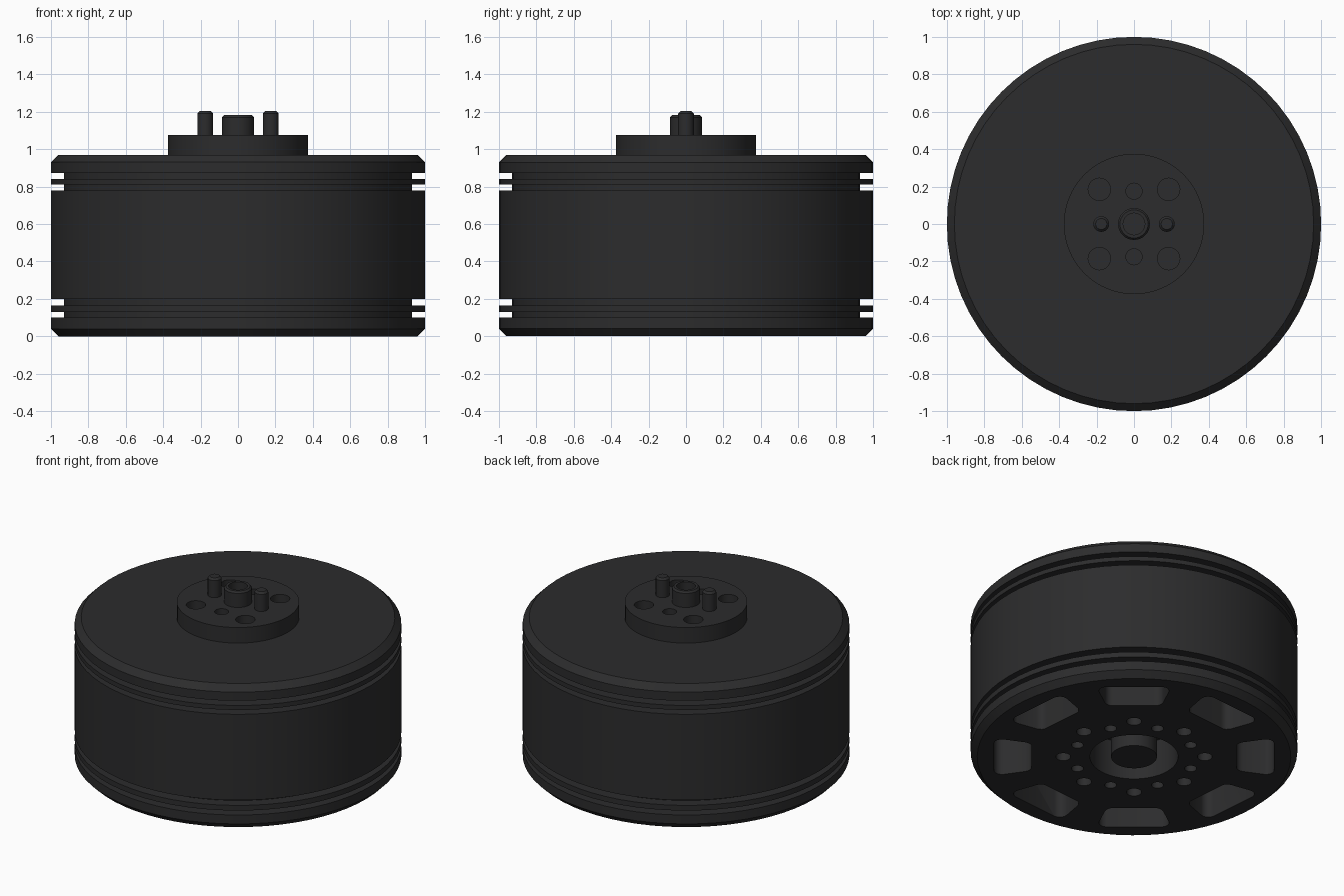
import bpy, bmesh
from math import cos, sin, pi, radians

if "Cube" in bpy.data.objects:
    bpy.data.objects.remove(bpy.data.objects["Cube"])

black = bpy.data.materials.new("black_metal")
black.diffuse_color = (0.025, 0.025, 0.026, 1)
black.use_nodes = True
black.node_tree.nodes["Principled BSDF"].inputs["Base Color"].default_value = black.diffuse_color


def add_lathe(bm, profile, segs, center=(0, 0), loop=False):
    """Turn (radius, z) points, listed bottom to top on the outside, about a vertical axis."""
    rings = [[bm.verts.new((center[0] + r * cos(2 * pi * i / segs),
                            center[1] + r * sin(2 * pi * i / segs), z))
              for i in range(segs)] for r, z in profile]
    pairs = list(zip(rings, rings[1:])) + ([(rings[-1], rings[0])] if loop else [])
    for a, b in pairs:
        for i in range(segs):
            j = (i + 1) % segs
            bm.faces.new((a[i], a[j], b[j], b[i]))
    if not loop:
        bm.faces.new(rings[0][::-1])
        bm.faces.new(rings[-1])


def add_hole(bm, radius, z0, z1, x, y, segs=24):
    add_lathe(bm, [(radius, z0), (radius, z1)], segs, (x, y))


def add_slot(bm, angle, r0, r1, half, z0, z1, corner=0.05):
    """Curved window with rounded corners, drawn in (arc length, radius) space."""
    mid = (r0 + r1) / 2
    w, h = half * mid - corner, (r1 - r0) / 2 - corner
    pts = []
    for k, (sx, sy) in enumerate([(1, 1), (-1, 1), (-1, -1), (1, -1)]):
        for n in range(5):
            t = (k + n / 4) * pi / 2
            pts.append((sx * w + corner * cos(t), mid + sy * h + corner * sin(t)))
    rings = [[bm.verts.new((r * cos(angle + s / mid), r * sin(angle + s / mid), z))
              for s, r in pts] for z in (z0, z1)]
    a, b = rings
    for i in range(len(a)):
        j = (i + 1) % len(a)
        bm.faces.new((a[i], a[j], b[j], b[i]))
    bm.faces.new(a[::-1])
    bm.faces.new(b)


def make_object(name, bm):
    bmesh.ops.recalc_face_normals(bm, faces=bm.faces)
    mesh = bpy.data.meshes.new(name)
    bm.to_mesh(mesh)
    bm.free()
    obj = bpy.data.objects.new(name, mesh)
    bpy.context.collection.objects.link(obj)
    mesh.materials.append(black)
    return obj


def activate(obj):
    bpy.ops.object.select_all(action='DESELECT')
    obj.select_set(True)
    bpy.context.view_layer.objects.active = obj


def finish(obj, cutter=None):
    activate(obj)
    if cutter:
        cutter.hide_render = True
        mod = obj.modifiers.new("cut", 'BOOLEAN')
        mod.operation, mod.solver, mod.object = 'DIFFERENCE', 'EXACT', cutter
        bpy.ops.object.modifier_apply(modifier=mod.name)
        bpy.data.objects.remove(cutter)
    bpy.ops.object.shade_smooth_by_angle(angle=radians(30))


# Body: chamfered drum with two pairs of grooves
profile = [(0.96, 0), (1, 0.04)]
for z0, z1 in [(0.10, 0.13), (0.165, 0.20), (0.78, 0.81), (0.84, 0.872)]:
    profile += [(1, z0), (0.93, z0), (0.93, z1), (1, z1)]
profile += [(1, 0.93), (0.96, 0.97)]
bm = bmesh.new()
add_lathe(bm, profile, 64)
body = make_object("body", bm)

# Underside: windows, two rings of screw holes, recess around the central shaft
bm = bmesh.new()
for k in range(8):
    a = radians(5 + 45 * k)
    b = a + radians(22.5)
    add_slot(bm, a, 0.64, 0.875, radians(15), -0.1, 0.35)
    add_hole(bm, 0.046, -0.1, 0.2, 0.433 * cos(a), 0.433 * sin(a))
    add_hole(bm, 0.037, -0.1, 0.2, 0.375 * cos(b), 0.375 * sin(b))
add_lathe(bm, [(0.27, -0.1), (0.27, 0.25), (0.14, 0.25), (0.14, -0.1)], 48, loop=True)
finish(body, make_object("underside_cutter", bm))

# Mounting hub with four large and two small holes
bm = bmesh.new()
add_lathe(bm, [(0.375, 0.968), (0.375, 1.075)], 64)
hub = make_object("hub", bm)
bm = bmesh.new()
for sx in (-1, 1):
    for sy in (-1, 1):
        add_hole(bm, 0.06, 0.985, 1.2, sx * 0.185, sy * 0.185)
    add_hole(bm, 0.043, 0.985, 1.2, 0, sx * 0.175)
finish(hub, make_object("hub_cutter", bm))

# Hollow centre boss
bm = bmesh.new()
add_lathe(bm, [(0.085, 1.07), (0.085, 1.17), (0.075, 1.182), (0.058, 1.182), (0.058, 1.09)], 32)
finish(make_object("centre_boss", bm))

# Two drive pins
for side, x in (("left", -0.175), ("right", 0.175)):
    bm = bmesh.new()
    add_lathe(bm, [(0.042, 1.07), (0.042, 1.19), (0.03, 1.203)], 24, (x, 0))
    finish(make_object(f"{side}_pin", bm))
